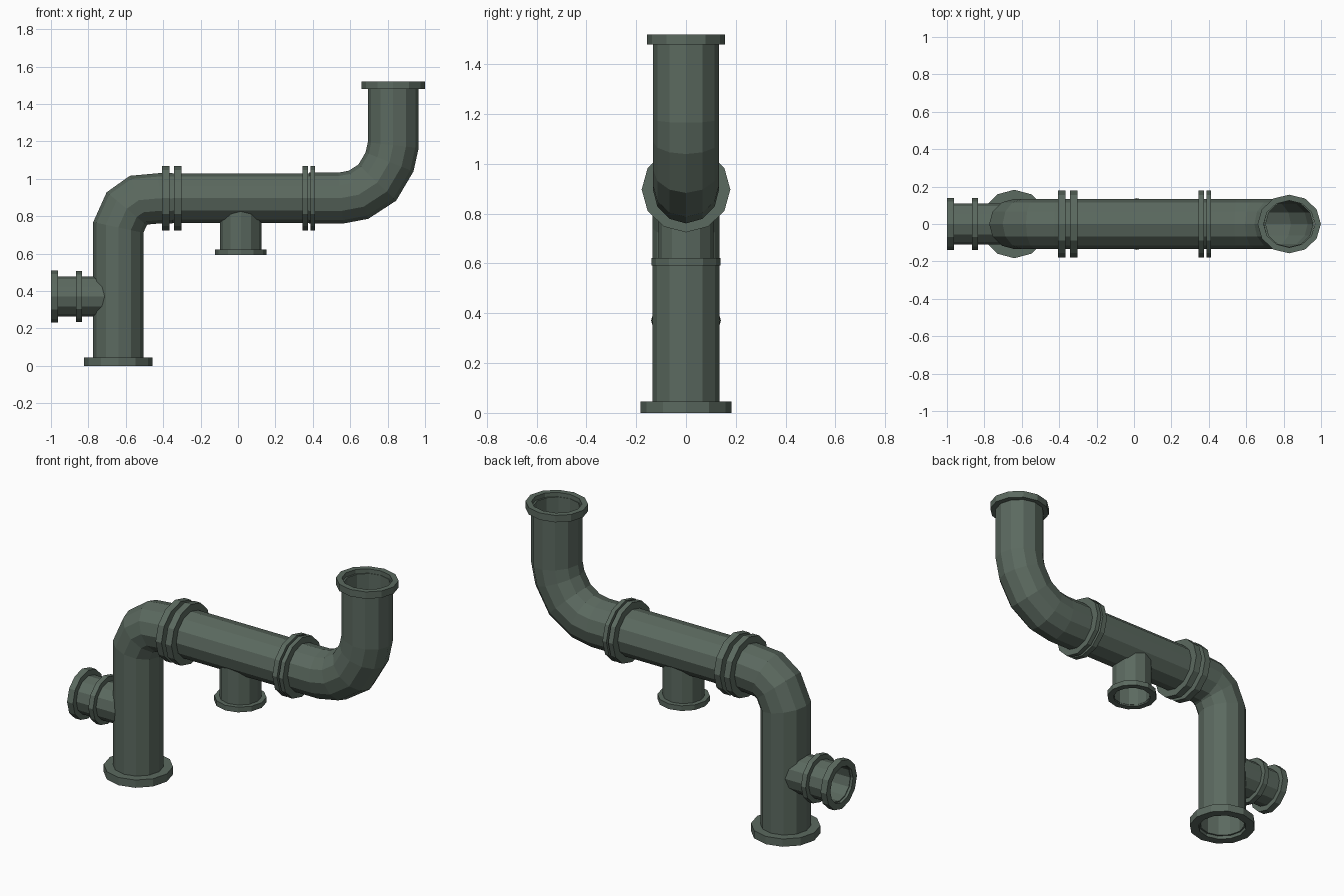
import bpy, bmesh, math
from mathutils import Vector

if "Cube" in bpy.data.objects:
    bpy.data.objects.remove(bpy.data.objects["Cube"])

SIDES = 12
paint = bpy.data.materials.new("grey_green_paint")
paint.diffuse_color = (0.105, 0.142, 0.115, 1)
paint.use_nodes = True
paint.node_tree.nodes["Principled BSDF"].inputs["Base Color"].default_value = paint.diffuse_color


def tube(name, path, r_plane, r_y, wall):
    """Mitred hollow tube along (x, z) points in the y = 0 plane."""
    pts = [Vector((x, 0, z)) for x, z in path]
    bm = bmesh.new()

    def ring(i, shrink):
        before = (pts[i] - pts[i - 1]).normalized() if i else None
        after = (pts[i + 1] - pts[i]).normalized() if i < len(pts) - 1 else None
        a, b = before or after, after or before
        t = (a + b).normalized()
        n = Vector((-t.z, 0, t.x)) * ((r_plane - shrink) / max(t.dot(a), 0.5))
        y = Vector((0, r_y - shrink, 0))
        return [bm.verts.new(pts[i] + n * math.cos(k * math.tau / SIDES)
                             + y * math.sin(k * math.tau / SIDES)) for k in range(SIDES)]

    order = range(len(pts))
    rings = [ring(i, 0) for i in order] + [ring(i, wall) for i in reversed(order)]
    for j, r in enumerate(rings):
        s = rings[(j + 1) % len(rings)]
        for k in range(SIDES):
            m = (k + 1) % SIDES
            bm.faces.new((r[k], r[m], s[m], s[k]))
    bmesh.ops.recalc_face_normals(bm, faces=bm.faces)
    mesh = bpy.data.meshes.new(name)
    bm.to_mesh(mesh)
    bm.free()
    mesh.materials.append(paint)
    obj = bpy.data.objects.new(name, mesh)
    bpy.context.collection.objects.link(obj)
    return obj


# main run: lower riser with elbow, level pipe, elbow with upper riser
tube("lower_riser", [(-0.64, 0.02), (-0.64, 0.74), (-0.595, 0.84), (-0.53, 0.886),
                     (-0.42, 0.896), (-0.35, 0.896)], 0.134, 0.134, 0.01)
tube("level_pipe", [(-0.35, 0.897), (0.38, 0.897)], 0.132, 0.134, 0.01)
tube("upper_riser", [(0.38, 0.897), (0.55, 0.897), (0.645, 0.915), (0.745, 0.98),
                     (0.81, 1.09), (0.83, 1.18), (0.83, 1.495)], 0.136, 0.133, 0.01)

# end flanges of the main run
tube("bottom_flange", [(-0.64, 0), (-0.64, 0.045)], 0.183, 0.183, 0.05)
tube("top_flange", [(0.83, 1.48), (0.83, 1.52)], 0.169, 0.157, 0.032)

# paired collars on the level pipe
for i, (x0, x1) in enumerate([(-0.405, -0.367), (-0.343, -0.303), (0.345, 0.375), (0.387, 0.412)]):
    tube(f"collar_{i + 1}", [(x0, 0.897), (x1, 0.897)], 0.172, 0.178, 0.045)

# downward branch
tube("down_branch", [(0.015, 0.6), (0.015, 0.835)], 0.111, 0.111, 0.01)
tube("down_branch_flange", [(0.015, 0.592), (0.015, 0.622)], 0.138, 0.138, 0.035)

# side branch on the lower riser
tube("side_branch", [(-0.985, 0.371), (-0.7, 0.371)], 0.108, 0.11, 0.01)
tube("side_branch_flange", [(-1.0, 0.371), (-0.962, 0.371)], 0.14, 0.14, 0.036)
tube("side_branch_collar", [(-0.865, 0.371), (-0.835, 0.371)], 0.136, 0.138, 0.034)
